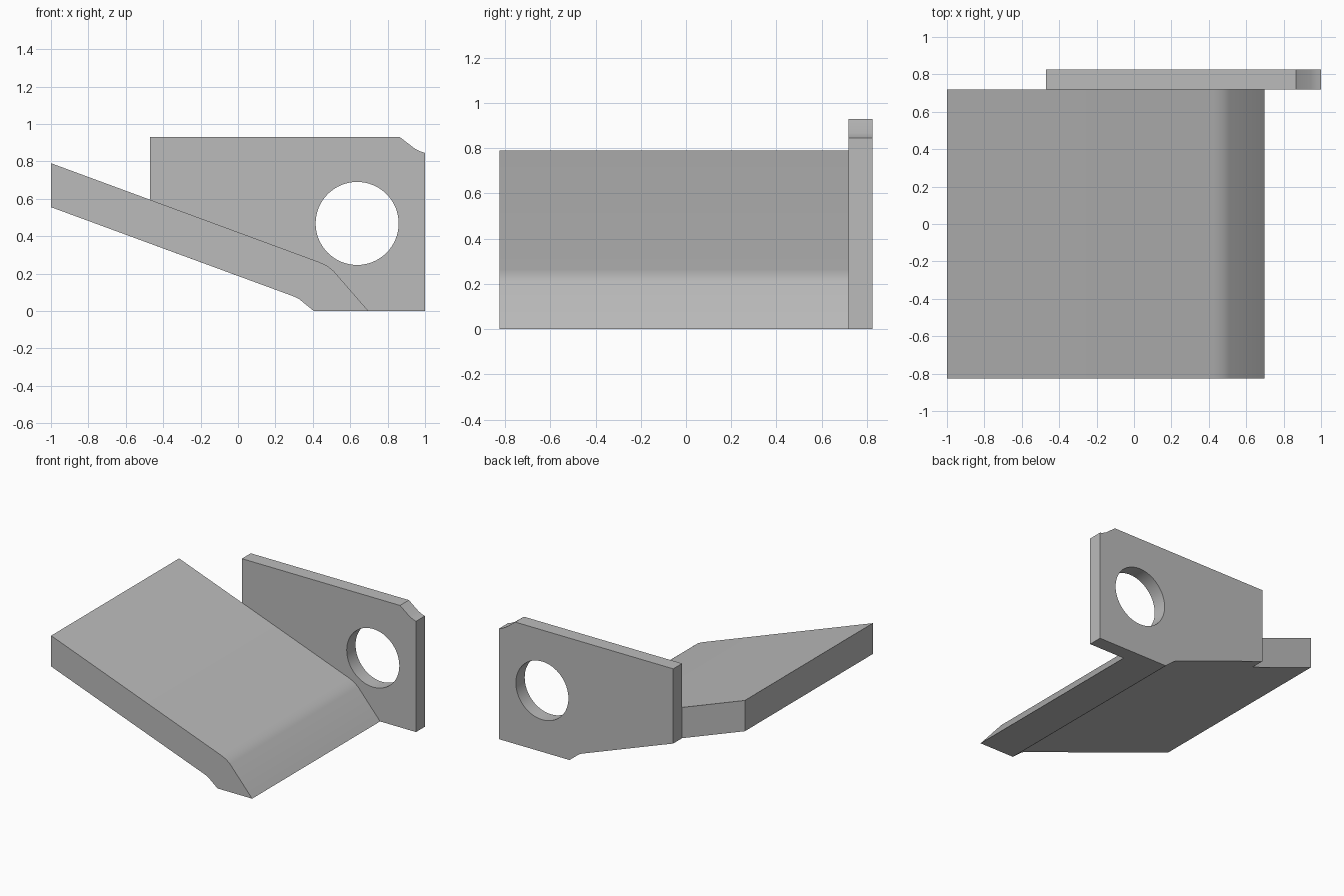
import bpy
import bmesh
import math

cube = bpy.data.objects.get("Cube")
if cube:
    bpy.data.objects.remove(cube, do_unlink=True)

# Single grey finish
grey = bpy.data.materials.new("plain grey")
grey.use_nodes = True
colour = (0.5, 0.5, 0.5, 1)
grey.diffuse_color = colour
grey.node_tree.nodes["Principled BSDF"].inputs["Base Color"].default_value = colour


def extrude_profile(name, profile, y0, y1):
    """Extrude an (x, z) outline from y0 to y1."""
    bm = bmesh.new()
    face = bm.faces.new([bm.verts.new((x, y0, z)) for x, z in profile])
    result = bmesh.ops.extrude_face_region(bm, geom=[face])
    moved = [g for g in result["geom"] if isinstance(g, bmesh.types.BMVert)]
    bmesh.ops.translate(bm, verts=moved, vec=(0, y1 - y0, 0))
    bmesh.ops.recalc_face_normals(bm, faces=bm.faces)
    mesh = bpy.data.meshes.new(name)
    bm.to_mesh(mesh)
    bm.free()
    mesh.materials.append(grey)
    obj = bpy.data.objects.new(name, mesh)
    bpy.context.collection.objects.link(obj)
    return obj


def smooth(obj):
    bpy.ops.object.select_all(action="DESELECT")
    obj.select_set(True)
    bpy.context.view_layer.objects.active = obj
    bpy.ops.object.shade_smooth_by_angle(angle=math.radians(30))


FRONT, JOINT, BACK = -0.825, 0.718, 0.825

# Underside shared by the sloping slab and the upright plate
underside_bend = [(0.30, 0.077), (0.325, 0.065), (0.405, 0)]

# Sloping slab with a rounded bend down to its foot
bend = [(0.43, 0.263), (0.475, 0.243), (0.51, 0.215)]
slab = extrude_profile(
    "sloping_slab",
    [(-1, 0.555)] + underside_bend + [(0.697, 0)] + bend[::-1] + [(-1, 0.79)],
    FRONT, JOINT)
smooth(slab)

# Upright plate with a scooped top corner
scoop = [(1, 0.845), (0.975, 0.853), (0.945, 0.868), (0.865, 0.93)]
plate = extrude_profile(
    "upright_plate",
    [(-0.47, 0.36)] + underside_bend + [(1, 0)] + scoop + [(-0.47, 0.93)],
    JOINT, BACK)

# Round hole through the plate
segments = 64
ring = [(0.637 + 0.222 * math.cos(2 * math.pi * i / segments),
         0.468 + 0.222 * math.sin(2 * math.pi * i / segments))
        for i in range(segments)]
cutter = extrude_profile("hole_cutter", ring, JOINT - 0.1, BACK + 0.1)
cutter.hide_render = True
hole = plate.modifiers.new("hole", "BOOLEAN")
hole.operation = "DIFFERENCE"
hole.solver = "EXACT"
hole.object = cutter
bpy.context.view_layer.objects.active = plate
bpy.ops.object.modifier_apply(modifier=hole.name)
bpy.data.objects.remove(cutter, do_unlink=True)
smooth(plate)
